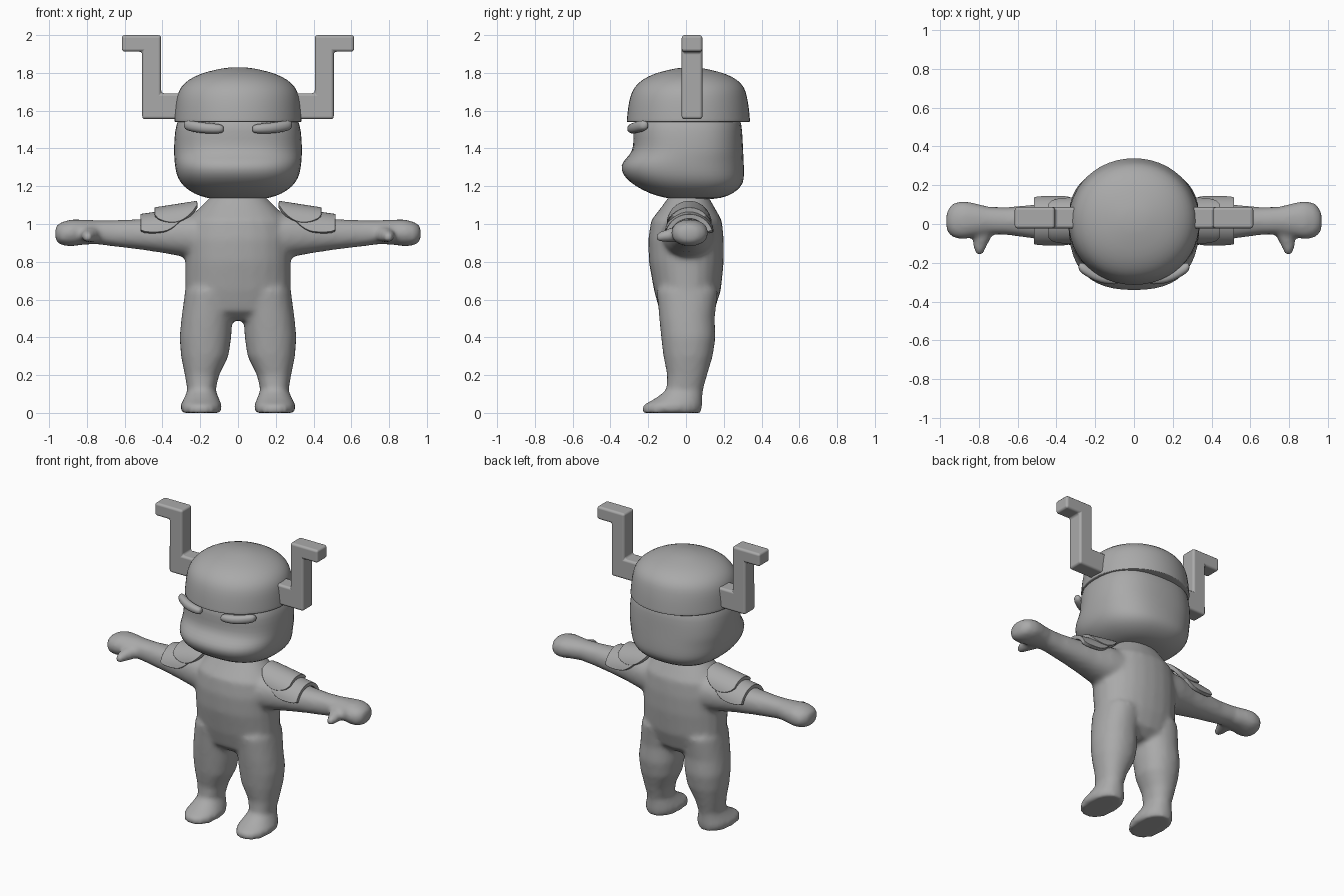
import bpy, bmesh
from math import sin, cos, pi, copysign

cube = bpy.data.objects.get("Cube")
if cube:
    bpy.data.objects.remove(cube, do_unlink=True)

grey = bpy.data.materials.new("clay_grey")
grey.use_nodes = True
COLOUR = (0.4, 0.4, 0.4, 1)
grey.diffuse_color = COLOUR
grey.node_tree.nodes["Principled BSDF"].inputs["Base Color"].default_value = COLOUR


def loft(bm, rings, axis="z", power=2.2, side=1, n=24):
    """Closed tube through rings (t, a_min, a_max, b_min, b_max) along an axis."""
    loops = []
    for t, a0, a1, b0, b1 in rings:
        loop = []
        for i in range(n):
            c, s = cos(2 * pi * i / n), sin(2 * pi * i / n)
            a = (a0 + a1) / 2 + (a1 - a0) / 2 * copysign(abs(c) ** (2 / power), c)
            b = (b0 + b1) / 2 + (b1 - b0) / 2 * copysign(abs(s) ** (2 / power), s)
            x, y, z = {"z": (a, b, t), "x": (t, a, b), "y": (a, t, b)}[axis]
            loop.append(bm.verts.new((x * side, y, z)))
        loops.append(loop)
    faces = [bm.faces.new(loops[0]), bm.faces.new(loops[-1])]
    for low, high in zip(loops, loops[1:]):
        for i in range(n):
            j = (i + 1) % n
            faces.append(bm.faces.new((low[i], low[j], high[j], high[i])))
    bmesh.ops.recalc_face_normals(bm, faces=faces)


def finish(name, bm, mirrored=False):
    mesh = bpy.data.meshes.new(name)
    bm.to_mesh(mesh)
    bm.free()
    mesh.materials.append(grey)
    for face in mesh.polygons:
        face.use_smooth = True
    obj = bpy.data.objects.new(name, mesh)
    bpy.context.collection.objects.link(obj)
    if mirrored:
        obj.modifiers.new("mirror", "MIRROR").use_mirror_merge = False
    return obj


def subdivide(obj, levels=1):
    mod = obj.modifiers.new("subdivision", "SUBSURF")
    mod.levels = mod.render_levels = levels


def symmetric(rings):
    """Rings (t, half_width, b_min, b_max) centred on x = 0."""
    return [(t, -w, w, b0, b1) for t, w, b0, b1 in rings]


# Body: torso, legs, arms and thumbs fused into one smooth skin
bm = bmesh.new()
loft(bm, symmetric([
    (0.49, 0.14, -0.08, 0.09), (0.54, 0.26, -0.14, 0.15),
    (0.65, 0.28, -0.17, 0.185), (0.8, 0.28, -0.197, 0.2),
    (0.92, 0.28, -0.2, 0.2), (1.02, 0.265, -0.185, 0.19),
    (1.09, 0.2, -0.13, 0.15), (1.16, 0.13, -0.08, 0.11)]))
leg = [(0, 0.09, 0.3, -0.235, 0.08), (0.04, 0.085, 0.306, -0.23, 0.087),
       (0.075, 0.1, 0.287, -0.165, 0.087), (0.12, 0.118, 0.268, -0.105, 0.09),
       (0.2, 0.1, 0.282, -0.1, 0.112), (0.3, 0.05, 0.302, -0.12, 0.142),
       (0.4, 0.035, 0.31, -0.132, 0.157), (0.5, 0.03, 0.3, -0.142, 0.152),
       (0.65, 0.02, 0.28, -0.155, 0.17)]
arm = [(0.12, -0.15, 0.16, 0.8, 1.06), (0.28, -0.12, 0.14, 0.825, 1.06),
       (0.4, -0.095, 0.115, 0.847, 1.04), (0.52, -0.075, 0.1, 0.865, 1.026),
       (0.65, -0.057, 0.087, 0.88, 1.02), (0.75, -0.052, 0.09, 0.893, 1.02),
       (0.82, -0.065, 0.108, 0.89, 1.023), (0.88, -0.08, 0.12, 0.882, 1.025),
       (0.93, -0.072, 0.108, 0.886, 1.012), (0.957, -0.05, 0.08, 0.9, 0.998),
       (0.968, -0.02, 0.05, 0.925, 0.975)]
thumb = [(0.02, 0.7, 0.82, 0.91, 0.995), (-0.06, 0.73, 0.83, 0.902, 0.985),
         (-0.12, 0.762, 0.828, 0.902, 0.968), (-0.152, 0.772, 0.82, 0.908, 0.952),
         (-0.164, 0.785, 0.807, 0.92, 0.94)]
for side in (1, -1):
    loft(bm, leg, side=side)
    loft(bm, arm, "x", side=side)
    loft(bm, thumb, "y", side=side)
body = finish("body", bm)
skin = body.modifiers.new("skin", "REMESH")
skin.mode = "VOXEL"
skin.voxel_size = 0.015
skin.use_smooth_shade = True
relax = body.modifiers.new("relax", "SMOOTH")
relax.factor = 0.5
relax.iterations = 8

# Head with a jutting muzzle
bm = bmesh.new()
loft(bm, symmetric([
    (1.13, 0.13, -0.06, 0.15), (1.145, 0.2, -0.15, 0.22),
    (1.18, 0.27, -0.235, 0.28), (1.22, 0.308, -0.298, 0.307),
    (1.26, 0.328, -0.337, 0.31), (1.31, 0.337, -0.351, 0.309),
    (1.35, 0.34, -0.318, 0.307), (1.385, 0.342, -0.284, 0.305),
    (1.45, 0.34, -0.279, 0.302), (1.53, 0.332, -0.285, 0.298),
    (1.62, 0.29, -0.24, 0.27)]), power=2.5)
subdivide(finish("head", bm))

# Helmet dome with a crisp rim
bm = bmesh.new()
loft(bm, symmetric([
    (1.54, 0.31, -0.285, 0.31), (1.54, 0.336, -0.313, 0.338),
    (1.542, 0.341, -0.318, 0.343), (1.55, 0.341, -0.317, 0.342),
    (1.62, 0.335, -0.31, 0.336), (1.68, 0.327, -0.298, 0.325),
    (1.725, 0.307, -0.277, 0.312), (1.765, 0.265, -0.235, 0.275),
    (1.797, 0.2, -0.17, 0.21), (1.817, 0.12, -0.09, 0.13),
    (1.83, 0.05, -0.02, 0.06)]), power=2.05)
subdivide(finish("helmet", bm))

# Stepped helmet horns
bm = bmesh.new()
outline = [(0.29, 1.555), (0.507, 1.555), (0.507, 1.912), (0.615, 1.912),
           (0.615, 2), (0.407, 2), (0.407, 1.692), (0.29, 1.692)]
profile = bm.faces.new([bm.verts.new((x, -0.023, z)) for x, z in outline])
extruded = bmesh.ops.extrude_face_region(bm, geom=[profile])["geom"]
bmesh.ops.translate(bm, vec=(0, 0.11, 0),
                    verts=[v for v in extruded if isinstance(v, bmesh.types.BMVert)])
bmesh.ops.recalc_face_normals(bm, faces=bm.faces)
horns = finish("horns", bm, mirrored=True)
bevel = horns.modifiers.new("bevel", "BEVEL")
bevel.width = 0.016
bevel.segments = 3
bevel.harden_normals = True

# Eyebrows, wrapping around the brow and rising outwards
bm = bmesh.new()
loft(bm, [(0.075, -0.3, -0.27, 1.488, 1.518), (0.09, -0.315, -0.255, 1.478, 1.53),
          (0.17, -0.308, -0.245, 1.478, 1.535), (0.23, -0.28, -0.215, 1.485, 1.545),
          (0.27, -0.255, -0.195, 1.495, 1.55), (0.287, -0.235, -0.205, 1.508, 1.54)],
     "x", n=16)
subdivide(finish("eyebrows", bm, mirrored=True))


# Overlapping curved shoulder plates
def shoulder_plate(name, x0, x1, top0, top1, radius, spread, end_spread):
    bm = bmesh.new()
    rows, cols = 12, 16
    grid = []
    for i in range(rows + 1):
        s = i / rows
        taper = 0.4 + 0.6 * sin(pi * s) ** 0.6 if s < 0.5 else \
            end_spread + (1 - end_spread) * max(0, sin(pi * s)) ** 0.6
        row = []
        for j in range(cols + 1):
            angle = spread * taper * (2 * j / cols - 1)
            z = top0 + (top1 - top0) * s - radius * (1 - cos(angle))
            row.append(bm.verts.new((x0 + (x1 - x0) * s, 0.017 + radius * sin(angle), z)))
        grid.append(row)
    for a, b in zip(grid, grid[1:]):
        for j in range(cols):
            bm.faces.new((a[j], b[j], b[j + 1], a[j + 1]))
    plate = finish(name, bm, mirrored=True)
    solid = plate.modifiers.new("thickness", "SOLIDIFY")
    solid.thickness = 0.026
    solid.offset = 0
    bpy.context.view_layer.objects.active = plate
    plate.select_set(True)
    edge = plate.modifiers.new("edges", "BEVEL")
    edge.width = 0.004
    edge.segments = 2
    edge.harden_normals = True
    plate.select_set(False)


shoulder_plate("upper_shoulder_plates", 0.215, 0.44, 1.11, 1.075, 0.11, 1.35, 0.6)
shoulder_plate("lower_shoulder_plates", 0.275, 0.515, 1.075, 1.04, 0.118, 1.42, 0.85)
